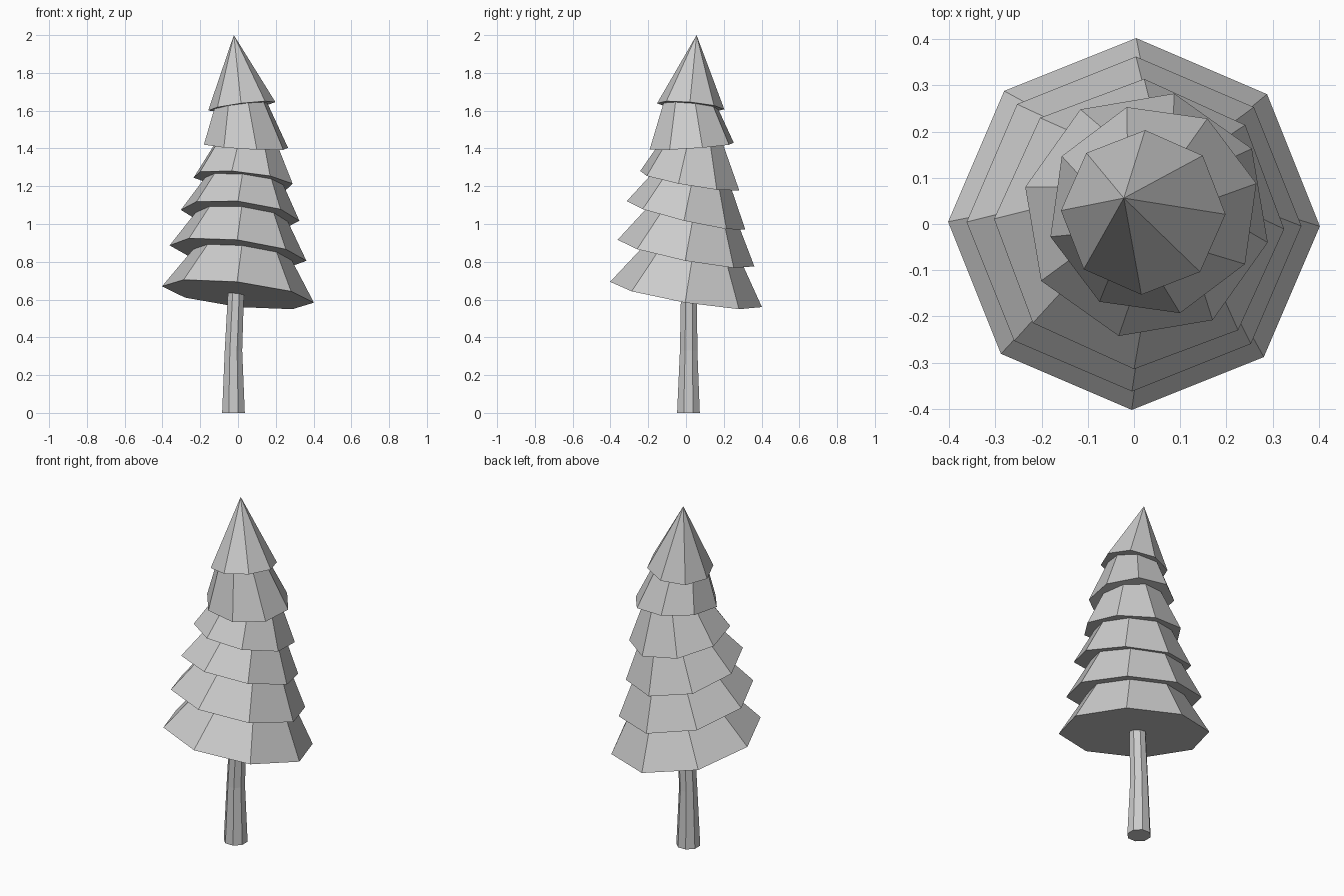
import bpy, bmesh
from math import sin, cos, radians, tau
from mathutils import Vector

if "Cube" in bpy.data.objects:
    bpy.data.objects.remove(bpy.data.objects["Cube"])

SIDES = 8


def ring(center, radius, angle=0.0, slope=(0, 0)):
    """Octagon lying in a plane with the given x and y slopes."""
    pts = []
    for i in range(SIDES):
        a = radians(angle) + tau * i / SIDES
        dx, dy = radius * cos(a), radius * sin(a)
        pts.append(Vector(center) + Vector((dx, dy, dx * slope[0] + dy * slope[1])))
    return pts


def loft(name, rings, tip=None):
    """Skin the rings, with a flat bottom and either a cap or a point on top."""
    bm = bmesh.new()
    loops = [[bm.verts.new(p) for p in r] for r in rings]
    for low, high in zip(loops, loops[1:]):
        for i in range(SIDES):
            j = (i + 1) % SIDES
            bm.faces.new((low[i], low[j], high[j], high[i]))
    bm.faces.new(loops[0][::-1])
    if tip:
        point = bm.verts.new(tip)
        for i in range(SIDES):
            bm.faces.new((loops[-1][i], loops[-1][(i + 1) % SIDES], point))
    else:
        bm.faces.new(loops[-1])
    mesh = bpy.data.meshes.new(name)
    bm.to_mesh(mesh)
    bm.free()
    bpy.context.collection.objects.link(bpy.data.objects.new(name, mesh))


# Slightly bent trunk
loft("trunk", [ring(c, r, 22.5) for c, r in (
    ((-0.024, 0.013, 0.0), 0.065),
    ((-0.024, 0.014, 0.33), 0.05),
    ((-0.008, 0.016, 0.70), 0.045))])

# Tilted foliage skirts: base centre, radius, turn, base slopes, height, taper, lean
tiers = [
    ((0, 0, 0.627), 0.402, -0.7, (-0.11, -0.165), 0.28, 0.67, (0.11, 0.165)),
    ((0, 0, 0.846), 0.362, -0.7, (-0.115, -0.193), 0.26, 0.62, (0.115, 0.19)),
    ((0.011, 0, 1.046), 0.314, -2, (-0.10, -0.235), 0.24, 0.59, (0.12, 0.20)),
    ((0.027, 0.02, 1.229), 0.269, -12.9, (-0.10, -0.175), 0.24, 0.52, (0.10, 0.12)),
    ((0.042, 0.03, 1.412), 0.230, 14.5, (-0.055, 0.07), 0.25, 0.39, (-0.09, -0.07)),
]
for n, (c, r, turn, slope, h, taper, lean) in enumerate(tiers, 1):
    top = Vector(c) + Vector((lean[0], lean[1], 1)) * h
    loft(f"foliage_tier_{n}", [ring(c, r, turn, slope),
                               ring(top, r - taper * h, turn, slope)])

# Pointed treetop
loft("treetop", [ring((0.02, 0.025, 1.623), 0.178, -1.3, (0.125, -0.094))],
     tip=(-0.022, 0.056, 2.0))
